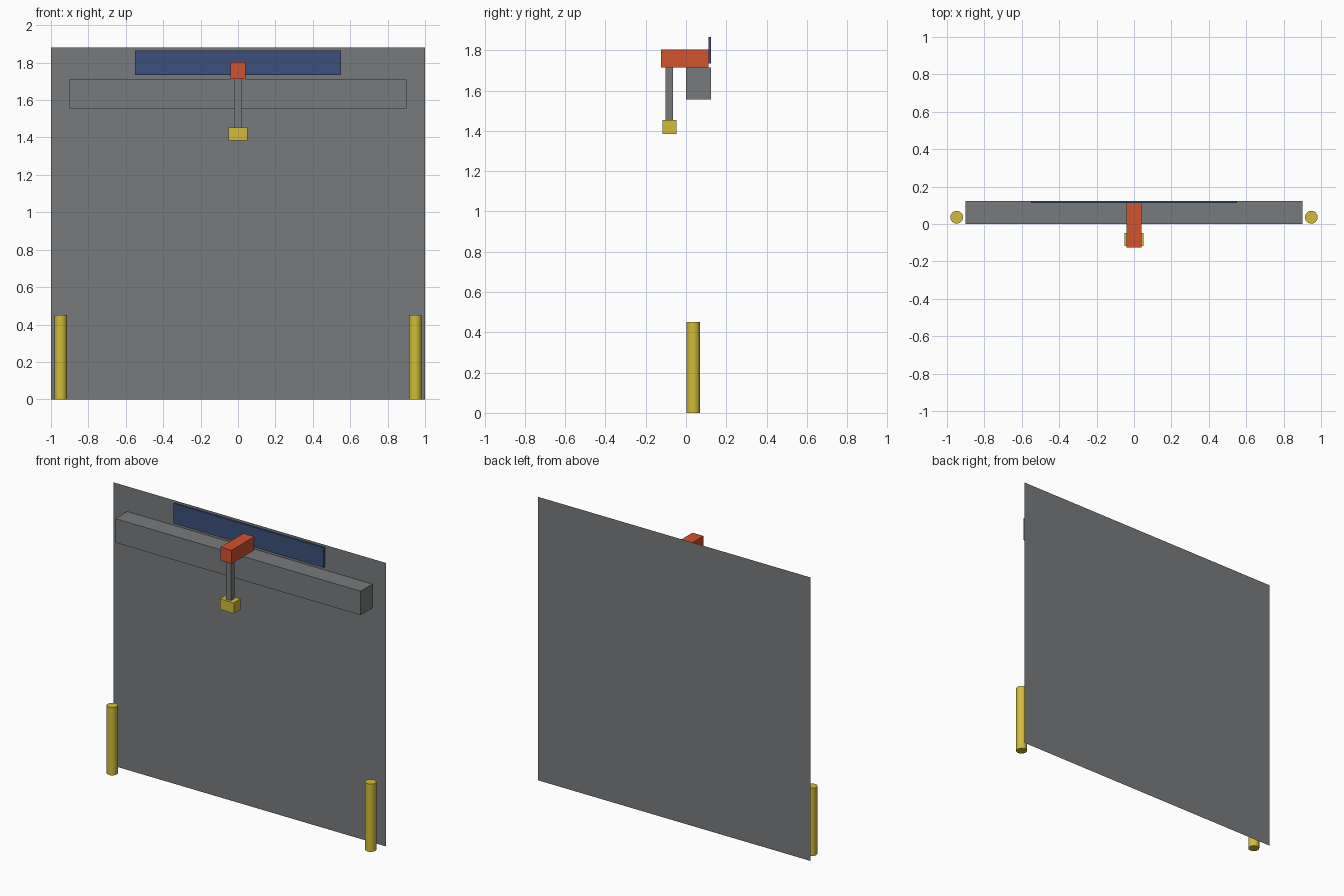
import bpy
import bmesh
from mathutils import Vector

cube = bpy.data.objects.get("Cube")
if cube:
    bpy.data.objects.remove(cube, do_unlink=True)


def material(name, color):
    mat = bpy.data.materials.new(name)
    mat.use_nodes = True
    mat.diffuse_color = (*color, 1)
    mat.node_tree.nodes["Principled BSDF"].inputs["Base Color"].default_value = (*color, 1)
    return mat


grey = material("steel grey", (0.19, 0.195, 0.2))
orange = material("orange", (0.65, 0.085, 0.027))
yellow = material("safety yellow", (0.65, 0.5, 0.04))
navy = material("navy blue", (0.045, 0.08, 0.2))


def add_object(name, bm, mat):
    mesh = bpy.data.meshes.new(name)
    bm.to_mesh(mesh)
    bm.free()
    mesh.materials.append(mat)
    obj = bpy.data.objects.new(name, mesh)
    bpy.context.collection.objects.link(obj)
    return obj


def box(name, low, high, mat):
    low, high = Vector(low), Vector(high)
    bm = bmesh.new()
    bmesh.ops.create_cube(bm, size=1)
    for v in bm.verts:
        v.co = (low + high) / 2 + v.co * (high - low)
    return add_object(name, bm, mat)


def sheet(name, half_width, bottom, top, y, mat):
    bm = bmesh.new()
    corners = ((-half_width, bottom), (half_width, bottom),
               (half_width, top), (-half_width, top))
    bm.faces.new([bm.verts.new((x, y, z)) for x, z in corners])
    return add_object(name, bm, mat)


def bollard(name, x):
    bm = bmesh.new()
    bmesh.ops.create_cone(bm, cap_ends=True, segments=24,
                          radius1=0.034, radius2=0.034, depth=0.45)
    bmesh.ops.translate(bm, verts=bm.verts, vec=(x, 0.036, 0.225))
    obj = add_object(name, bm, yellow)
    bpy.ops.object.select_all(action='DESELECT')
    obj.select_set(True)
    bpy.context.view_layer.objects.active = obj
    bpy.ops.object.shade_smooth_by_angle()


# Thin wall and the door panel on its front
BACK = 0.125
sheet("wall", 1.0, 0, 1.88, BACK, grey)
sheet("door_panel", 0.85, 0.03, 1.6, BACK - 0.002, grey)

# Lintel housing and sign board
box("lintel", (-0.9, 0, 1.555), (0.9, BACK - 0.001, 1.714), grey)
box("sign_board", (-0.55, 0.112, 1.733), (0.55, BACK - 0.001, 1.865), navy)

# Hoist arm with hanging rod and hook block
box("hoist_arm", (-0.04, -0.125, 1.714), (0.04, 0.112, 1.803), orange)
box("hoist_rod", (-0.019, -0.101, 1.45), (0.019, -0.064, 1.714), grey)
box("hook_block", (-0.051, -0.117, 1.384), (0.051, -0.047, 1.454), yellow)

# Bollards on both sides of the door
for side, x in (("left", 0.948), ("right", -0.948)):
    bollard(side + "_bollard", x)
